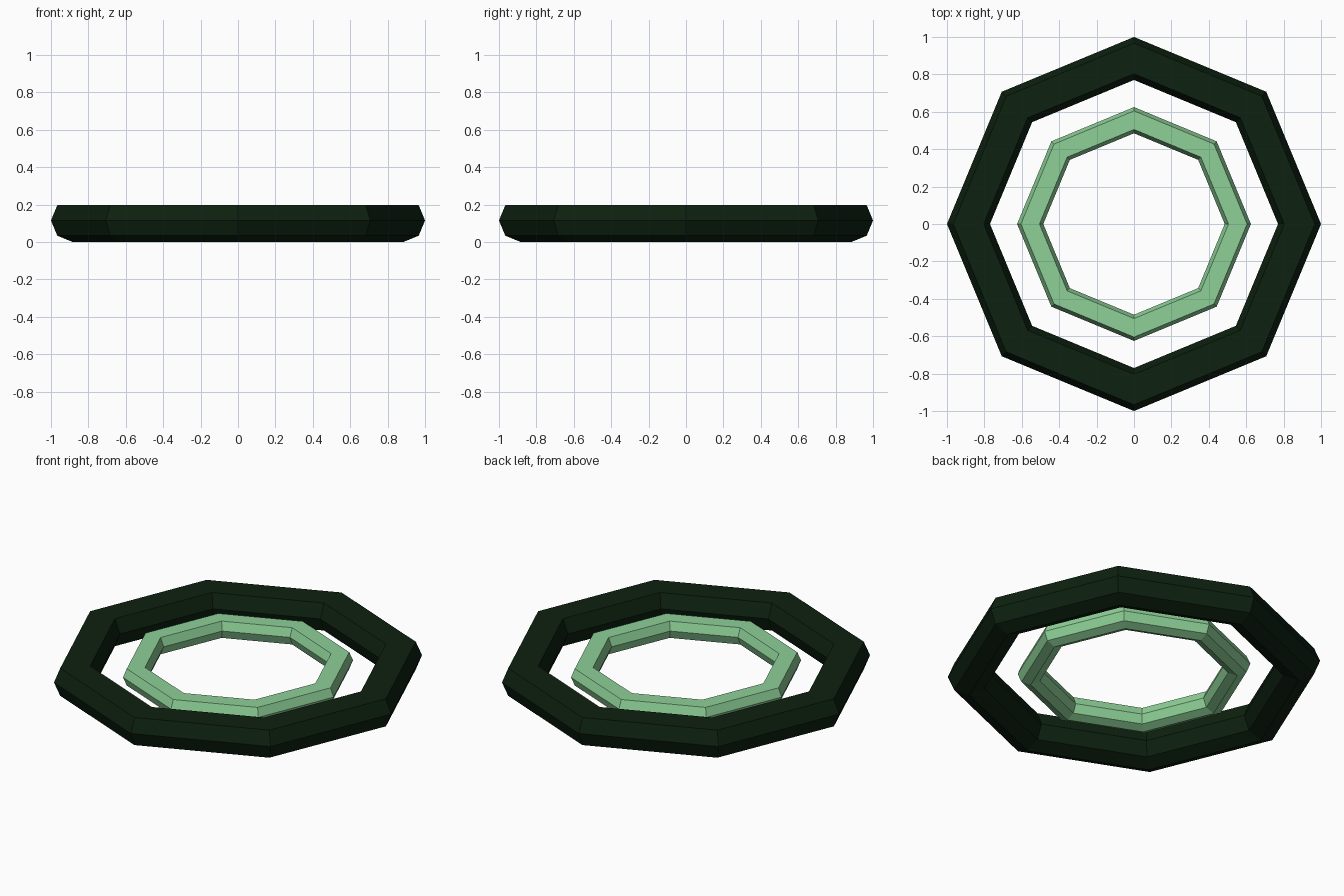
import bpy, bmesh, math

if "Cube" in bpy.data.objects:
    bpy.data.objects.remove(bpy.data.objects["Cube"])

def material(name, rgb):
    m = bpy.data.materials.new(name)
    m.diffuse_color = (*rgb, 1.0)
    m.use_nodes = True
    m.node_tree.nodes["Principled BSDF"].inputs["Base Color"].default_value = m.diffuse_color
    return m

def octagon_ring(name, major, minor, z, mat, sides=8):
    """Eight-segment ring; octagonal section with its top corner cut flat."""
    bm = bmesh.new()
    angles = [math.radians(a) for a in range(0, 360, 45) if a != 90]
    loops = []
    for i in range(sides):
        t = 2 * math.pi * i / sides
        loop = []
        for a in angles:
            r = major + minor * math.cos(a)
            loop.append(bm.verts.new((r * math.cos(t), r * math.sin(t), z + minor * math.sin(a))))
        loops.append(loop)
    n = len(angles)
    for i in range(sides):
        p, q = loops[i], loops[(i + 1) % sides]
        for j in range(n):
            k = (j + 1) % n
            bm.faces.new((p[j], q[j], q[k], p[k]))
    bmesh.ops.recalc_face_normals(bm, faces=bm.faces)
    me = bpy.data.meshes.new(name)
    bm.to_mesh(me)
    bm.free()
    me.materials.append(mat)
    ob = bpy.data.objects.new(name, me)
    bpy.context.collection.objects.link(ob)

# Outer dark ring and inner light ring share one centre height
octagon_ring("outer_ring", 0.885, 0.115, 0.115, material("dark green", (0.004, 0.015, 0.005)))
octagon_ring("inner_ring", 0.555, 0.07, 0.115, material("light green", (0.27, 0.63, 0.31)))
